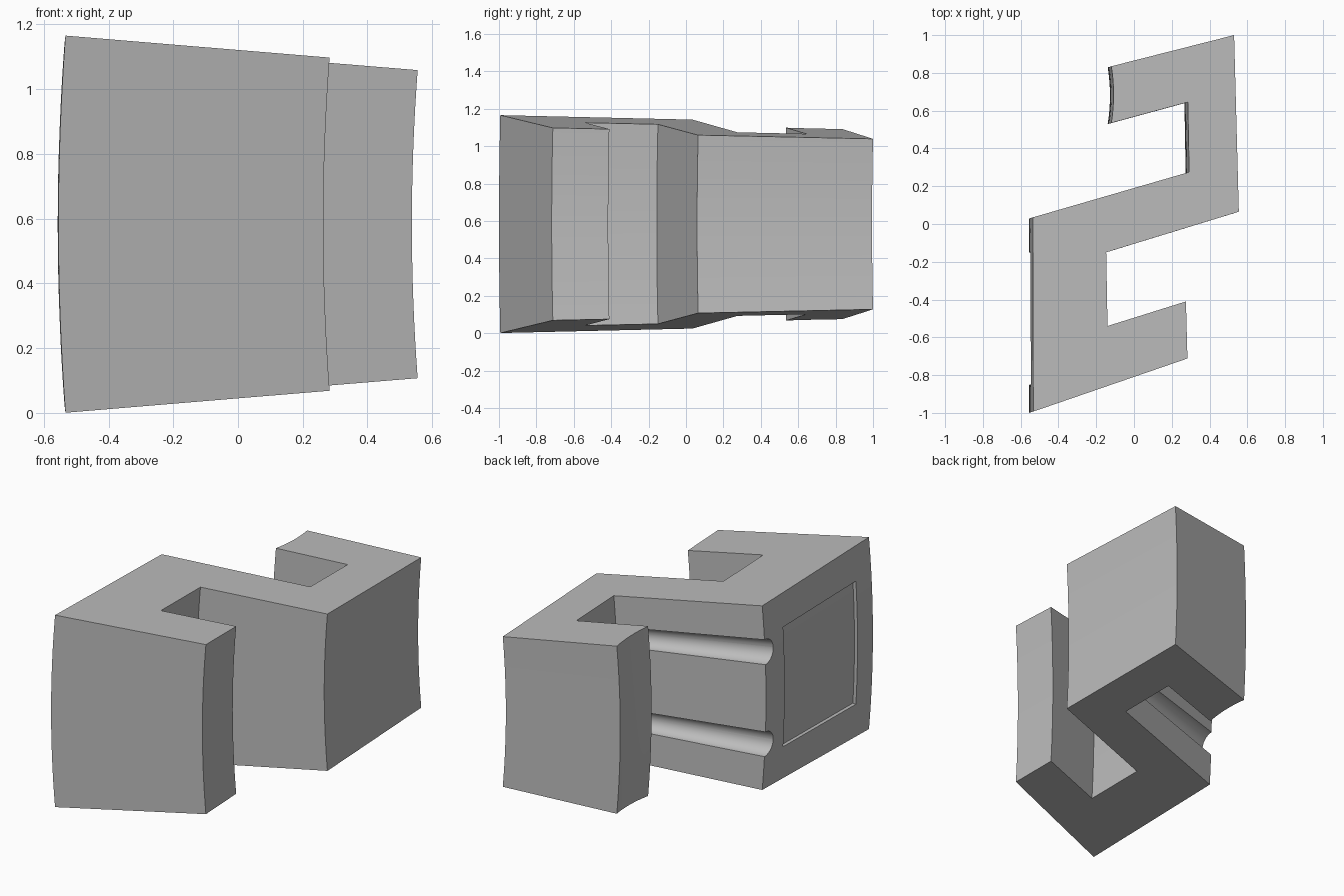
import bpy, bmesh
from math import radians, sin, cos, tan
from mathutils import Vector

cube = bpy.data.objects.get("Cube")
if cube:
    bpy.data.objects.remove(cube)

HALF = radians(4.5)                       # half of the ring segment's angle
MID_Z = 0.583
INWARD = Vector((0.954, 0.299))           # direction towards the ring axis

grey = bpy.data.materials.new("plain_grey")
grey.use_nodes = True
colour = (0.5, 0.5, 0.5, 1)
grey.diffuse_color = colour
grey.node_tree.nodes["Principled BSDF"].inputs["Base Color"].default_value = colour


def place(p, t):
    """Swing a plan point of the end plane round the ring axis to angle t."""
    p = Vector(p)
    dist = 6.595 - p.dot(INWARD)
    r = dist / cos(HALF)
    q = p - INWARD * (r * cos(t) - dist)
    return Vector((q.x, q.y, MID_Z + r * sin(t)))


def make_object(name, bm):
    bmesh.ops.recalc_face_normals(bm, faces=bm.faces)
    mesh = bpy.data.meshes.new(name)
    bm.to_mesh(mesh)
    bm.free()
    mesh.materials.append(grey)
    obj = bpy.data.objects.new(name, mesh)
    bpy.context.collection.objects.link(obj)
    return obj


def swept(name, outline, half, steps=16):
    """Sweep a plan outline round the ring axis from -half to +half."""
    bm = bmesh.new()
    rings = [[bm.verts.new(place(p, half * (2 * i / steps - 1))) for p in outline]
             for i in range(steps + 1)]
    n = len(outline)
    for a, b in zip(rings, rings[1:]):
        for k in range(n):
            j = (k + 1) % n
            bm.faces.new((a[k], a[j], b[j], b[k]))
    bm.faces.new(rings[0][::-1])
    bm.faces.new(rings[-1])
    return make_object(name, bm)


def tapered_rod(name, start, end, r1, r2):
    axis = end - start
    bm = bmesh.new()
    bmesh.ops.create_cone(bm, cap_ends=True, segments=40, radius1=r1, radius2=r2,
                          depth=axis.length)
    bm.transform(axis.to_track_quat("Z", "Y").to_matrix().to_4x4())
    bmesh.ops.translate(bm, verts=bm.verts, vec=(start + end) / 2)
    return make_object(name, bm)


# S-shaped body, with a slightly hollow tip on the rear arm
hollow_tip = [(-0.12 + 0.012 * (1 - (s / 4) ** 2), 0.685 - 0.0375 * s)
              for s in range(-4, 5)]
outline = [(-0.533, -0.993), (0.283, -0.712), (0.275, -0.41), (-0.14, -0.54),
           (-0.147, -0.15), (0.555, 0.065), (0.53, 1.0)] + hollow_tip + [
           (0.285, 0.645), (0.292, 0.275), (-0.536, 0.035)]
body = swept("interlocking_ring_segment", outline, HALF)

# Shallow recessed panel in the outer wall
cutters = [swept("panel_cutter", [(-0.7, -0.845), (-0.513, -0.845),
                                  (-0.516, -0.145), (-0.7, -0.145)], radians(2.9))]

# Two tapering half-round grooves along the middle bar
for side, label in ((-1, "lower"), (1, "upper")):
    angle = side * HALF / 2
    outer, inner = place((-0.536, 0.035), angle), place((0.288, 0.274), angle)
    cutters.append(tapered_rod(label + "_groove_cutter",
                               outer + (outer - inner) * 0.1, inner, 0.077, 0.058))

bpy.context.view_layer.objects.active = body
for cutter in cutters:
    cut = body.modifiers.new(cutter.name, "BOOLEAN")
    cut.operation = "DIFFERENCE"
    cut.solver = "EXACT"
    cut.object = cutter
    bpy.ops.object.modifier_apply(modifier=cut.name)
    bpy.data.objects.remove(cutter)

for obj in bpy.context.selected_objects:
    obj.select_set(False)
body.select_set(True)
bpy.ops.object.shade_smooth_by_angle(angle=radians(25))
